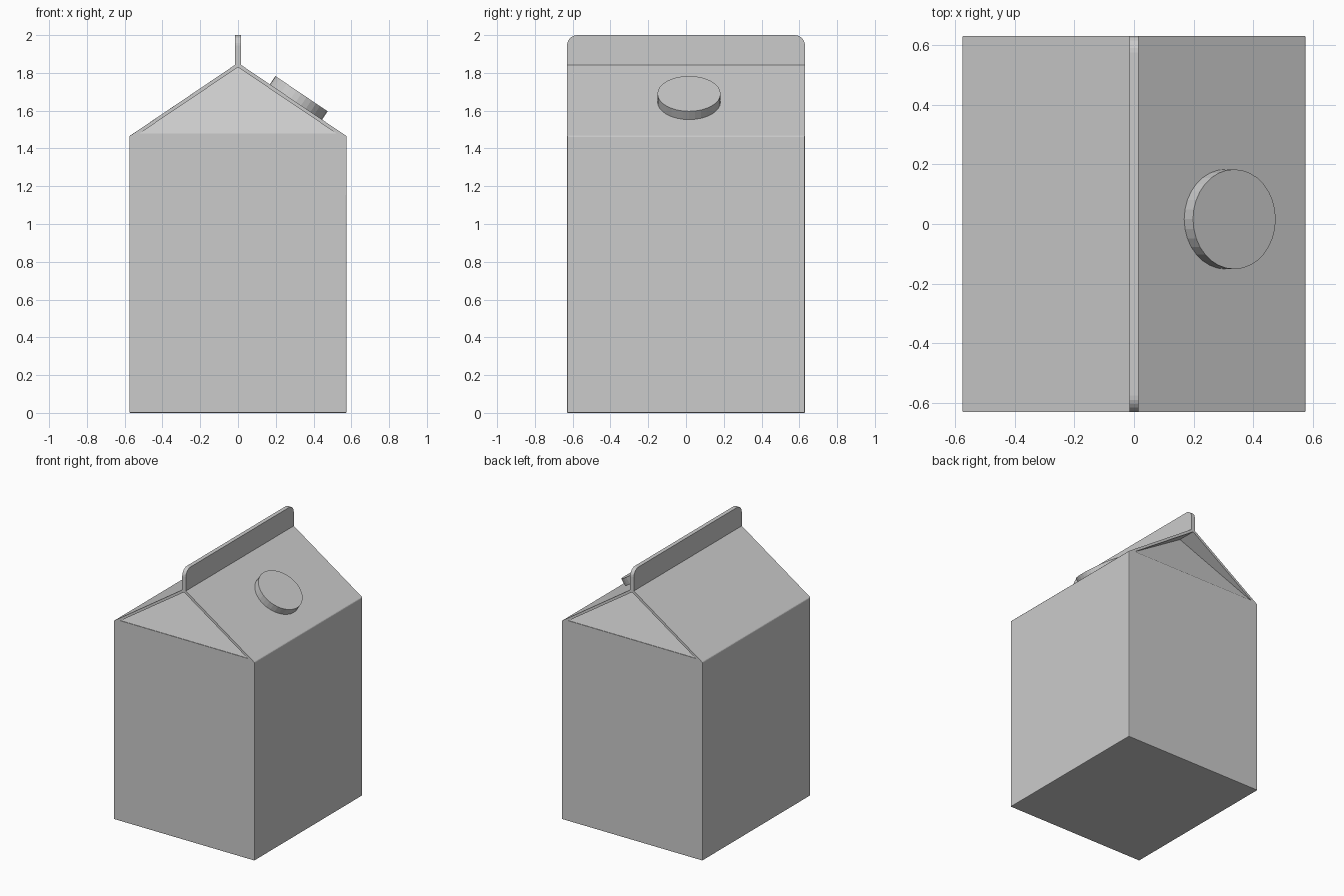
import bpy, bmesh, math
from mathutils import Matrix, Vector

if "Cube" in bpy.data.objects:
    bpy.data.objects.remove(bpy.data.objects["Cube"])

HALF_Y = 0.63
EAVE = (0.575, 1.465)
RIDGE = (0.015, 1.843)


def make_object(name, bm):
    bmesh.ops.recalc_face_normals(bm, faces=bm.faces)
    mesh = bpy.data.meshes.new(name)
    bm.to_mesh(mesh)
    bm.free()
    obj = bpy.data.objects.new(name, mesh)
    bpy.context.collection.objects.link(obj)
    return obj


def loft(front, back):
    """Closed solid between two matching rings of points."""
    bm = bmesh.new()
    a = [bm.verts.new(p) for p in front]
    b = [bm.verts.new(p) for p in back]
    bm.faces.new(a)
    bm.faces.new(b[::-1])
    for i in range(len(a)):
        j = (i + 1) % len(a)
        bm.faces.new((a[i], b[i], b[j], a[j]))
    return bm


# Carton: house-shaped profile with the sealed top fin, run along y
right = [(EAVE[0], 0), EAVE, RIDGE, (RIDGE[0], 2.0)]
profile = right + [(-x, z) for x, z in reversed(right)]
bm = loft([(x, -HALF_Y, z) for x, z in profile],
          [(x, HALF_Y, z) for x, z in profile])

# Rounded fin corners
corners = [e for e in bm.edges if all(v.co.z > 1.99 for v in e.verts)
           and abs(e.verts[0].co.y - e.verts[1].co.y) < 0.01]
bmesh.ops.bevel(bm, geom=corners, offset=0.055, segments=6, profile=0.5,
                affect='EDGES')
# Tiny softened folds on the box
folds = [e for e in bm.edges if all(v.co.z < 1.47 for v in e.verts)]
bmesh.ops.bevel(bm, geom=folds, offset=0.005, segments=2, profile=0.5,
                affect='EDGES')
carton = make_object("carton", bm)

# Gable panels folded inward at both ends
for side in (-1, 1):
    tri = [(-0.52, 1.48), (0.52, 1.48), (0, 1.83)]
    depth = [0.626, 0.626, 0.49]
    cutter = make_object("gable_cutter", loft(
        [(x, side * 0.75, z) for x, z in tri],
        [(x, side * d, z) for (x, z), d in zip(tri, depth)]))
    cutter.hide_render = True
    mod = carton.modifiers.new("gable_recess", 'BOOLEAN')
    mod.operation = 'DIFFERENCE'
    mod.solver = 'EXACT'
    mod.object = cutter
    bpy.context.view_layer.objects.active = carton
    bpy.ops.object.modifier_apply(modifier=mod.name)
    bpy.data.objects.remove(cutter, do_unlink=True)

# Screw cap on the right roof slope
slope = math.atan2(RIDGE[1] - EAVE[1], EAVE[0] - RIDGE[0])
normal = Vector((math.sin(slope), 0, math.cos(slope)))
thickness = 0.065
bm = bmesh.new()
bmesh.ops.create_cone(
    bm, cap_ends=True, segments=32, radius1=0.167, radius2=0.167,
    depth=thickness,
    matrix=Matrix.Translation(Vector((0.336, 0.016, 1.69)) - normal * thickness / 2)
    @ Matrix.Rotation(slope, 4, 'Y'))
cap = make_object("cap", bm)
